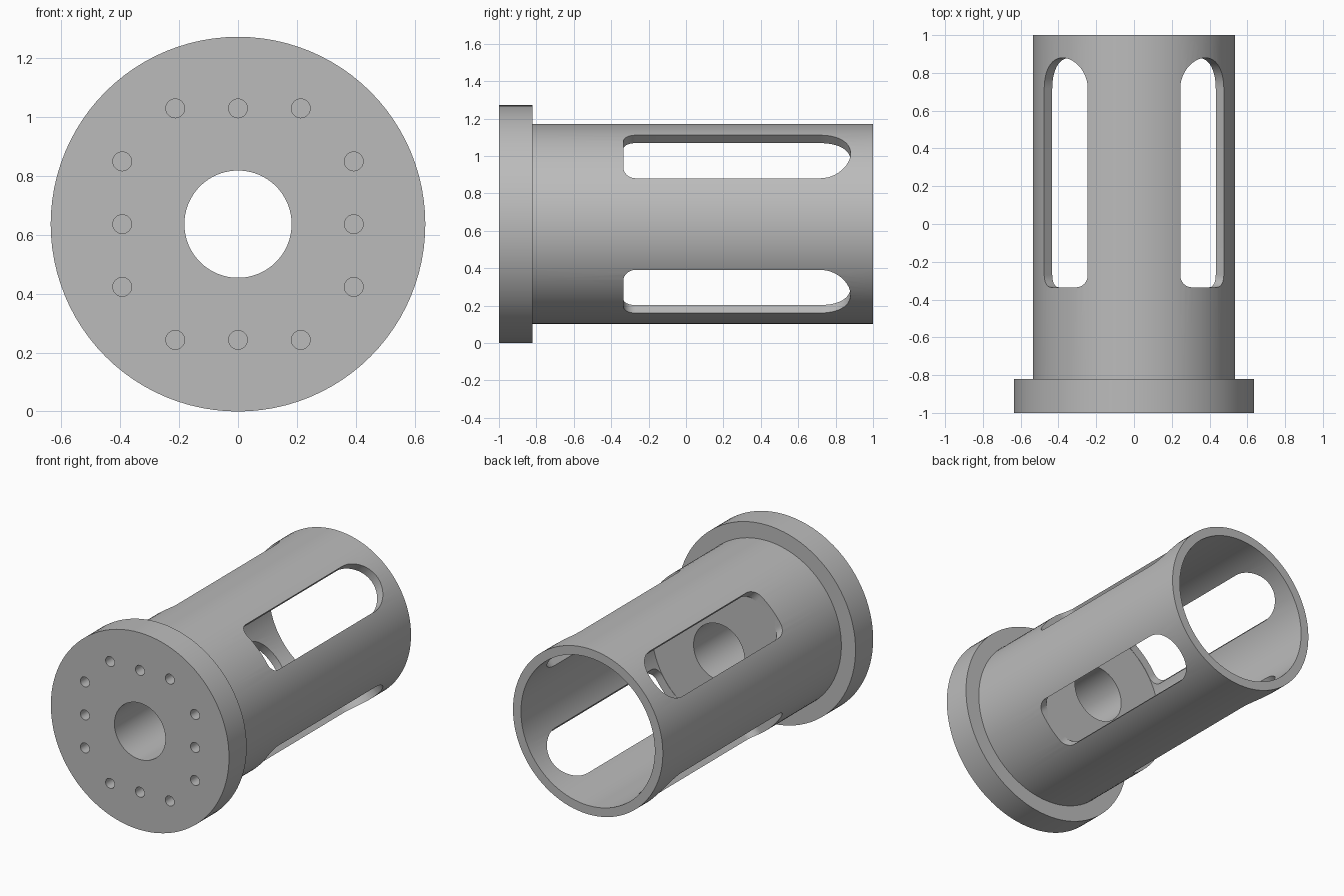
import bpy, bmesh, math
from mathutils import Matrix, Vector

cube = bpy.data.objects.get("Cube")
if cube:
    bpy.data.objects.remove(cube, do_unlink=True)

FLANGE_R, TUBE_R, BORE_R, HOLE_R = 0.636, 0.535, 0.478, 0.182
FLOOR_Y, SLOT_START, SLOT_END, SLOT_HALF = -0.337, -0.335, 0.88, 0.163
CENTRE = Vector((0, 0, FLANGE_R))

grey = bpy.data.materials.new("plain_grey")
grey.use_nodes = True
grey.diffuse_color = (0.5, 0.5, 0.5, 1)
grey.node_tree.nodes["Principled BSDF"].inputs["Base Color"].default_value = (0.5, 0.5, 0.5, 1)


def finish(bm, name):
    bmesh.ops.recalc_face_normals(bm, faces=bm.faces)
    mesh = bpy.data.meshes.new(name)
    bm.to_mesh(mesh)
    bm.free()
    mesh.materials.append(grey)
    obj = bpy.data.objects.new(name, mesh)
    obj.location = CENTRE
    bpy.context.collection.objects.link(obj)
    return obj


def lathe(name, profile, steps=96):
    """Revolve a closed (radius, y) profile around the y axis."""
    bm = bmesh.new()
    rings = []
    for i in range(steps):
        a = math.tau * i / steps
        rings.append([bm.verts.new((r * math.sin(a), y, r * math.cos(a))) for r, y in profile])
    n = len(profile)
    for i in range(steps):
        a, b = rings[i], rings[(i + 1) % steps]
        for j in range(n):
            k = (j + 1) % n
            bm.faces.new((a[j], a[k], b[k], b[j]))
    return finish(bm, name)


def arc(cx, cy, r, start, end, steps):
    return [(cx + r * math.cos(math.radians(start + (end - start) * i / steps)),
             cy + r * math.sin(math.radians(start + (end - start) * i / steps)))
            for i in range(steps + 1)]


# Flanged tube with a thick floor and a central through hole
body = lathe("flanged_sleeve", [
    (HOLE_R, -1), (FLANGE_R, -1), (FLANGE_R, -0.82), (TUBE_R, -0.82),
    (TUBE_R, 1), (BORE_R, 1), (BORE_R, FLOOR_Y), (HOLE_R, FLOOR_Y)])

# Four diagonal slots: round at the open end, small corner radii at the floor
bm = bmesh.new()
c = 0.065
outline = (arc(0, SLOT_END - SLOT_HALF, SLOT_HALF, 0, 180, 24)
           + arc(c - SLOT_HALF, SLOT_START + c, c, 180, 270, 8)
           + arc(SLOT_HALF - c, SLOT_START + c, c, 270, 360, 8))
for quarter in range(4):
    turn = Matrix.Rotation(math.radians(45 + 90 * quarter), 3, 'Y')
    face = bm.faces.new([bm.verts.new(turn @ Vector((u, y, 0.3))) for u, y in outline])
    top = bmesh.ops.extrude_face_region(bm, geom=[face])["geom"]
    bmesh.ops.translate(bm, vec=turn @ Vector((0, 0, 0.4)),
                        verts=[v for v in top if isinstance(v, bmesh.types.BMVert)])

# Twelve blind bolt holes, three along each side of a square
for quarter in range(4):
    for offset in (-0.213, 0, 0.213):
        place = (Matrix.Rotation(math.radians(90 * quarter), 4, 'Y')
                 @ Matrix.Translation((offset, -1, 0.393))
                 @ Matrix.Rotation(math.radians(90), 4, 'X'))
        bmesh.ops.create_cone(bm, cap_ends=True, segments=24, radius1=0.032,
                              radius2=0.032, depth=0.36, matrix=place)
cutter = finish(bm, "slot_and_hole_cutter")
cutter.hide_render = True

# Cut the openings, then drop the cutter
cut = body.modifiers.new("openings", 'BOOLEAN')
cut.operation = 'DIFFERENCE'
cut.solver = 'EXACT'
cut.object = cutter
bpy.ops.object.select_all(action='DESELECT')
bpy.context.view_layer.objects.active = body
body.select_set(True)
bpy.ops.object.modifier_apply(modifier=cut.name)
bpy.data.objects.remove(cutter, do_unlink=True)
bpy.ops.object.shade_smooth_by_angle(angle=math.radians(30))
